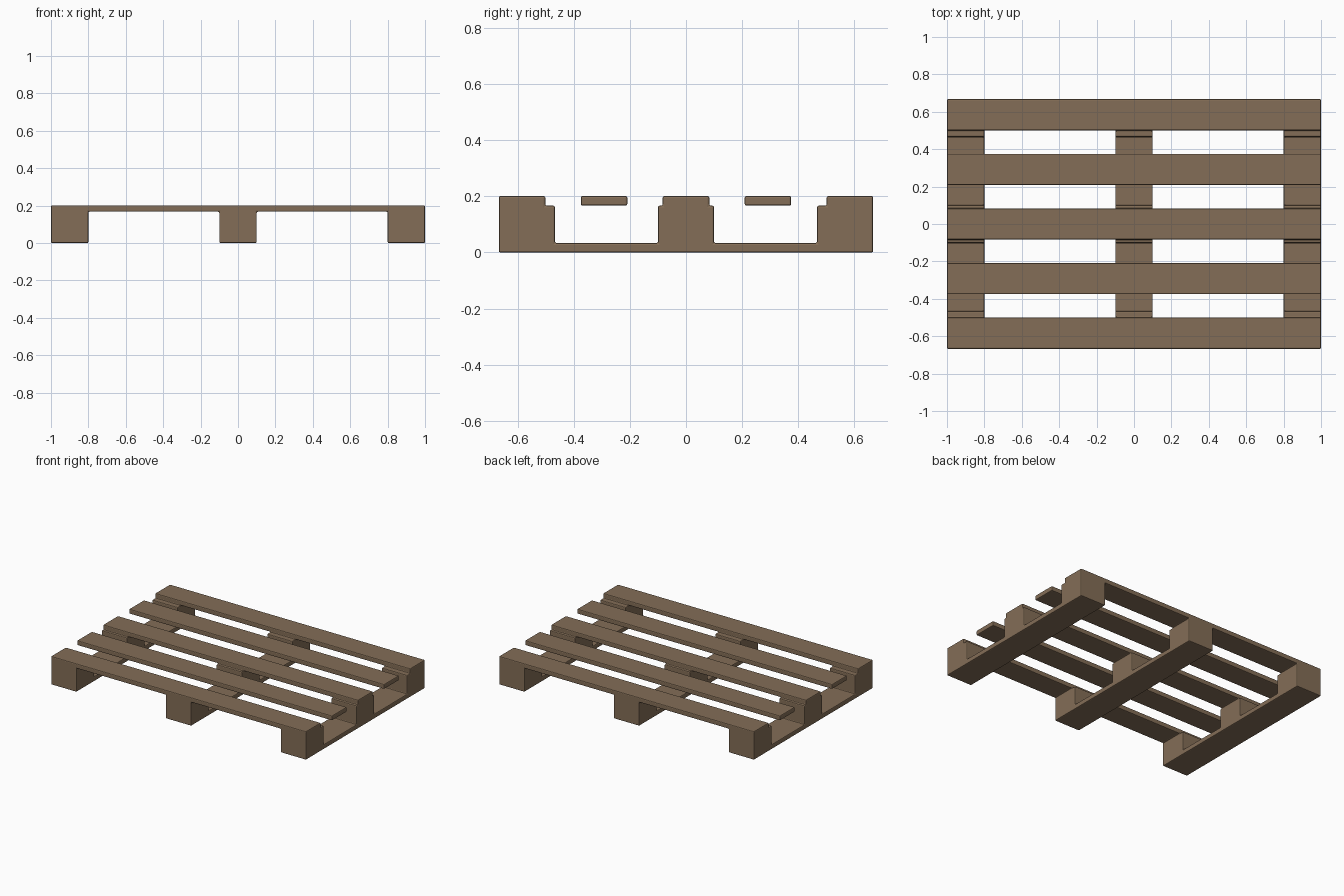
import bpy, bmesh
from math import radians

if "Cube" in bpy.data.objects:
    bpy.data.objects.remove(bpy.data.objects["Cube"])

W, L = 1.0, 0.667            # half width (x), half length (y)
Z = [0.0, 0.0335, 0.167, 0.201]  # base top, block top, deck top

wood = bpy.data.materials.new("wood")
wood.diffuse_color = (0.23, 0.155, 0.095, 1)
wood.use_nodes = True
wood.node_tree.nodes["Principled BSDF"].inputs["Base Color"].default_value = wood.diffuse_color


def welded(name, boxes):
    """Fuse touching boxes into one clean shell, then round its edges."""
    cuts = [sorted({v for b in boxes for v in b[a]}) for a in range(3)]
    xs, ys, zs = cuts

    def solid(c):
        if any(c[a] < 0 or c[a] >= len(cuts[a]) - 1 for a in range(3)):
            return False
        m = [(cuts[a][c[a]] + cuts[a][c[a] + 1]) / 2 for a in range(3)]
        return any(all(b[a][0] < m[a] < b[a][1] for a in range(3)) for b in boxes)

    bm = bmesh.new()
    for i in range(len(xs) - 1):
        for j in range(len(ys) - 1):
            for k in range(len(zs) - 1):
                if not solid((i, j, k)):
                    continue
                for a in range(3):
                    for d in (0, 1):
                        n = [i, j, k]
                        n[a] += 2 * d - 1
                        if solid(n):
                            continue
                        quad = []
                        for u, v in ((0, 0), (1, 0), (1, 1), (0, 1)):
                            o = [i, j, k]
                            o[a] += d
                            o[(a + 1) % 3] += u
                            o[(a + 2) % 3] += v
                            quad.append(bm.verts.new((xs[o[0]], ys[o[1]], zs[o[2]])))
                        bm.faces.new(quad if d else quad[::-1])
    bmesh.ops.remove_doubles(bm, verts=bm.verts, dist=1e-5)
    bmesh.ops.dissolve_limit(bm, angle_limit=radians(1), verts=bm.verts, edges=bm.edges)
    bmesh.ops.recalc_face_normals(bm, faces=bm.faces)
    me = bpy.data.meshes.new(name)
    bm.to_mesh(me)
    bm.free()
    me.materials.append(wood)
    ob = bpy.data.objects.new(name, me)
    bpy.context.collection.objects.link(ob)
    bev = ob.modifiers.new("rounded_edges", 'BEVEL')
    bev.width, bev.segments = 0.006, 2
    bev.limit_method, bev.angle_limit = 'ANGLE', radians(30)
    return ob


def slat(y):
    return ((-W, W), (round(y - 0.083, 4), round(y + 0.083, 4)), (Z[2], Z[3]))


# frame: three base runners, nine blocks and the three deck slats on them
runners_x = [(-W, -0.8), (-0.1, 0.1), (0.8, W)]
blocks_y = [(-L, -0.467), (-0.1, 0.1), (0.467, L)]
frame = [(x, (-L, L), (Z[0], Z[1])) for x in runners_x]
frame += [(x, y, (Z[1], Z[2])) for x in runners_x for y in blocks_y]
frame += [slat(y) for y in (-0.584, 0, 0.584)]
welded("pallet_frame", frame)

# intermediate deck slats
welded("deck_slat_front", [slat(-0.292)])
welded("deck_slat_back", [slat(0.292)])
